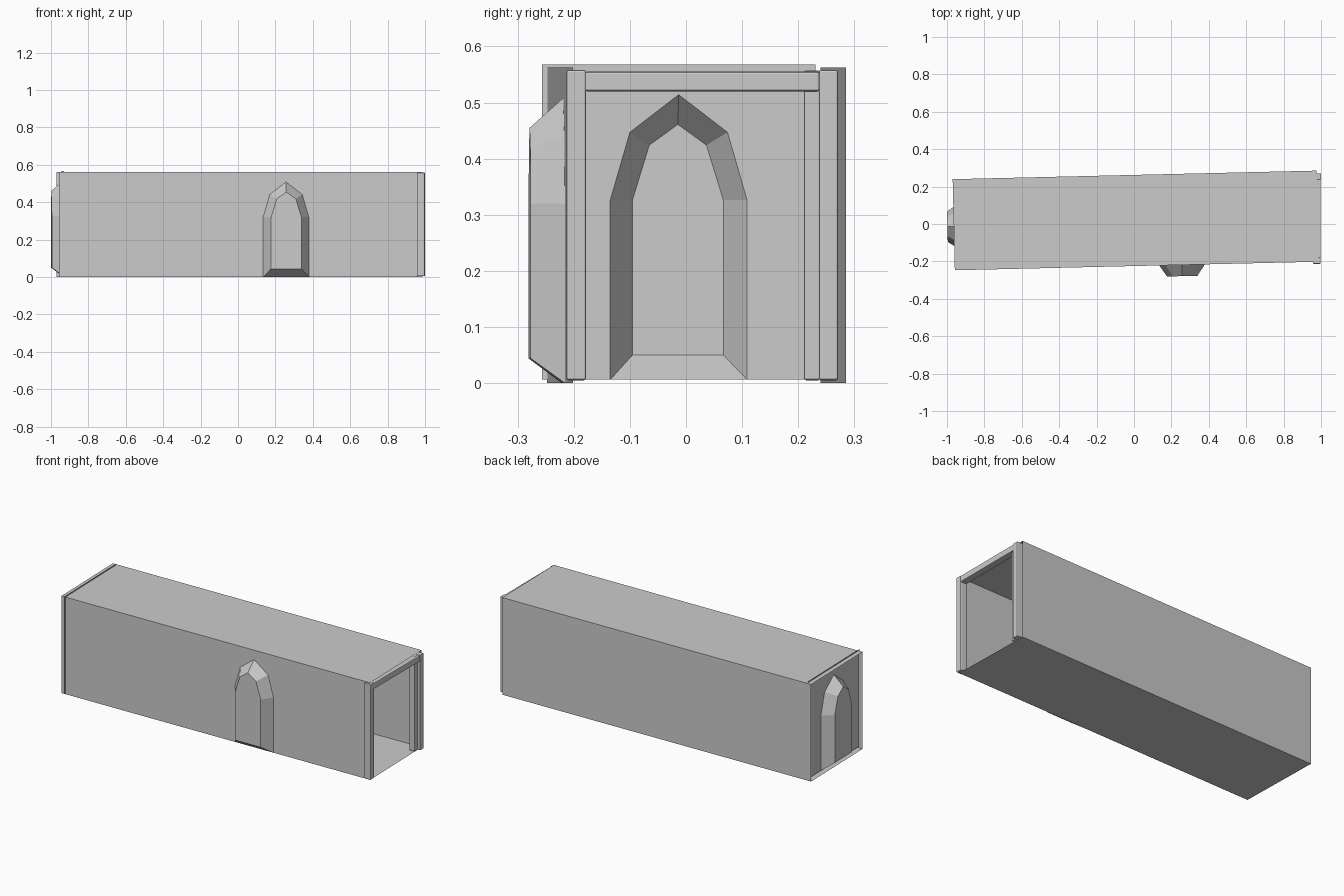
import bpy, bmesh, math
from mathutils import Matrix, Vector

if "Cube" in bpy.data.objects:
    bpy.data.objects.remove(bpy.data.objects["Cube"])

# The whole corridor is turned slightly about z
TURN = Matrix.Translation((0.009, 0.019, 0)) @ Matrix.Rotation(0.0235, 4, 'Z')
L, W, H = 0.973, 0.2435, 0.562
DEPTH = 0.06


def make(name, verts, faces, matrix):
    me = bpy.data.meshes.new(name)
    me.from_pydata(verts, [], faces)
    me.update()
    ob = bpy.data.objects.new(name, me)
    bpy.context.collection.objects.link(ob)
    ob.matrix_world = matrix
    return ob


def arch(c, half, base, spring, shoulder, shoulder_z, peak):
    right = [(half, base), (half, spring), (shoulder, shoulder_z)]
    pts = [(c - x, z) for x, z in right] + [(c, peak)]
    return pts + [(c + x, z) for x, z in reversed(right)]


def niche_wall(name, half, c, matrix):
    """Wall in the local xz plane with an arched niche pushed out towards -y."""
    outer = arch(c, 0.122, 0, 0.32, 0.087, 0.441, 0.508)
    inner = arch(c, 0.081, 0.044, 0.32, 0.051, 0.418, 0.455)
    n = len(outer)
    rect = [(half, 0), (half, H), (-half, H), (-half, 0)]
    verts = [(x, 0, z) for x, z in outer + rect]
    verts += [(x, -DEPTH, z) for x, z in inner]
    k = n + 4
    faces = [list(range(k)), list(range(k + n - 1, k - 1, -1))]
    faces += [[(i + 1) % n, i, k + i, k + (i + 1) % n] for i in range(n)]
    return make(name, verts, faces, matrix)


# Floor, roof and plain back wall
make("floor", [(-L, -W, 0), (L, -W, 0), (L, W, 0), (-L, W, 0)], [(3, 2, 1, 0)], TURN)
make("roof", [(-L, -W, H), (L, -W, H), (L, W, H), (-L, W, H)], [(0, 1, 2, 3)], TURN)
make("back_wall", [(-L, W, 0), (L, W, 0), (L, W, H), (-L, W, H)], [(3, 2, 1, 0)], TURN)

# Front wall and end wall, each with an arched niche
niche_wall("front_wall", L, 0.242, TURN @ Matrix.Translation((0, -W, 0)))
niche_wall("end_wall", W, 0.0,
           TURN @ Matrix.Translation((-0.947, -0.0098, 0.006))
           @ Matrix.Rotation(-math.pi / 2, 4, 'Z'))


def beam(name, lo, hi):
    bm = bmesh.new()
    bmesh.ops.create_cube(bm, size=1)
    lo, hi = Vector(lo), Vector(hi)
    for v in bm.verts:
        v.co = (lo + hi) / 2 + v.co * (hi - lo)
    bmesh.ops.bevel(bm, geom=bm.edges[:], offset=0.004, segments=2,
                    profile=0.5, affect='EDGES')
    me = bpy.data.meshes.new(name)
    bm.to_mesh(me)
    bm.free()
    ob = bpy.data.objects.new(name, me)
    bpy.context.collection.objects.link(ob)


# Door frame at the open end
beam("front_post", (0.957, -0.213, 0.005), (0.997, -0.178, 0.558))
beam("back_post", (0.960, 0.237, 0.005), (1.0, 0.271, 0.558))
beam("inner_back_post", (0.950, 0.210, 0.005), (0.985, 0.240, 0.557))
beam("lintel", (0.958, -0.180, 0.520), (0.998, 0.238, 0.555))
